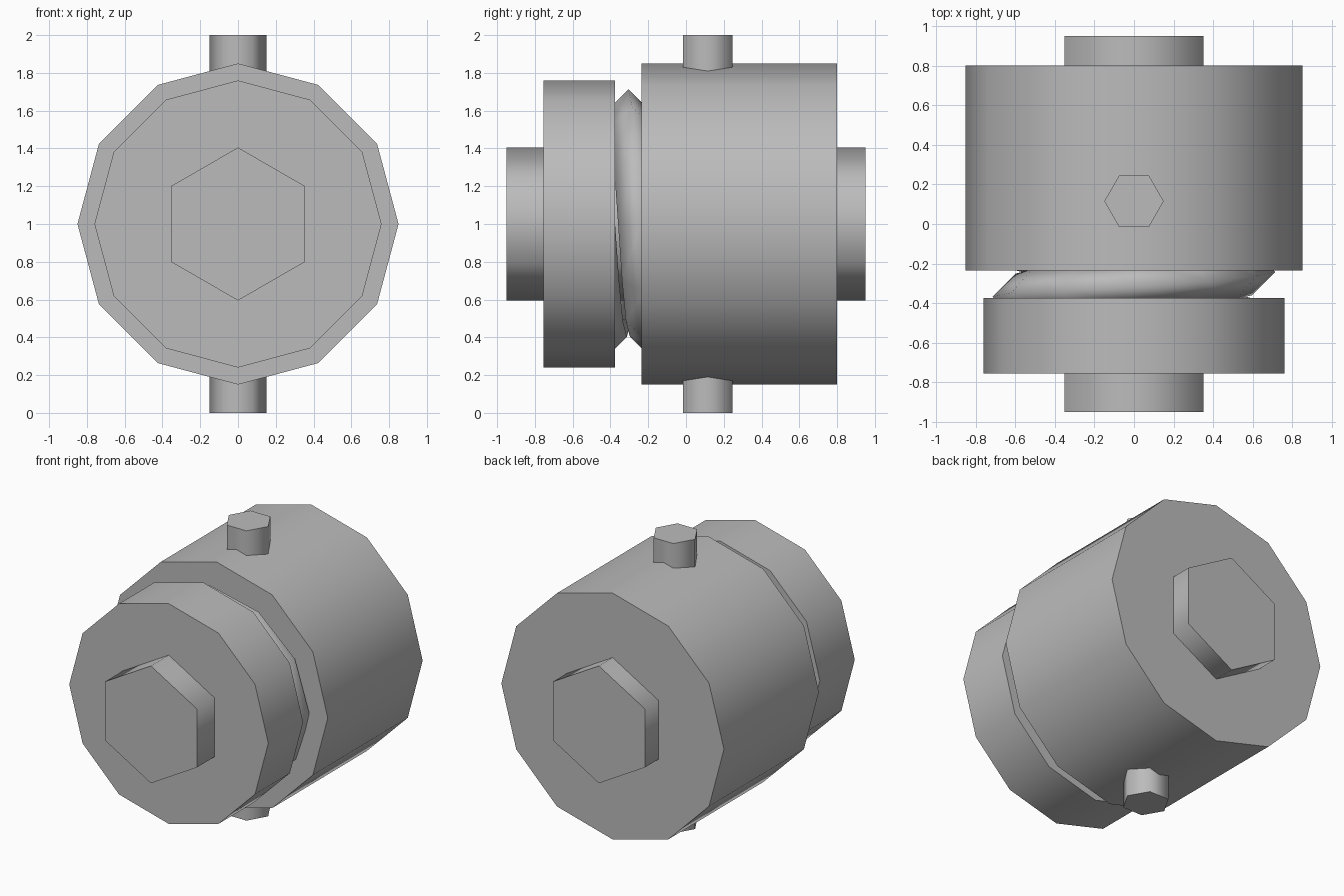
import bpy
import bmesh
from math import radians, sin, cos, pi
from mathutils import Matrix, Vector

old = bpy.data.objects.get("Cube")
if old:
    bpy.data.objects.remove(old, do_unlink=True)

grey = bpy.data.materials.new("plain_grey")
grey.use_nodes = True
colour = (0.5, 0.5, 0.5, 1)
grey.diffuse_color = colour
grey.node_tree.nodes["Principled BSDF"].inputs["Base Color"].default_value = colour


def finish(name, bm, angle):
    """Turn a bmesh into a grey object, smooth across edges below the angle."""
    bmesh.ops.recalc_face_normals(bm, faces=bm.faces)
    mesh = bpy.data.meshes.new(name)
    bm.to_mesh(mesh)
    bm.free()
    mesh.materials.append(grey)
    obj = bpy.data.objects.new(name, mesh)
    bpy.context.collection.objects.link(obj)
    bpy.ops.object.select_all(action="DESELECT")
    obj.select_set(True)
    bpy.context.view_layer.objects.active = obj
    bpy.ops.object.shade_smooth_by_angle(angle=radians(angle))
    return obj


def prism(name, sides, radius, start, end, turn, centre):
    """Regular prism between two positions along its turned axis."""
    bm = bmesh.new()
    bmesh.ops.create_cone(bm, cap_ends=True, segments=sides, radius1=radius,
                          radius2=radius, depth=abs(end - start))
    bm.transform(Matrix.Translation(centre) @ turn)
    return finish(name, bm, 65)


def lengthwise(name, sides, radius, front, back):
    return prism(name, sides, radius, front, back, Matrix.Rotation(pi / 2, 4, "X"),
                 Vector((0, (front + back) / 2, 1)))


# Drum, end cap and the axle running through both
lengthwise("drum", 12, 0.85, -0.235, 0.80)
lengthwise("end_cap", 12, 0.76, -0.755, -0.375)
lengthwise("axle", 6, 0.405, -0.95, 0.95)

# Upright pin through the drum
prism("cross_pin", 6, 0.15, 0, 2, Matrix.Rotation(pi / 2, 4, "Z"), Vector((0, 0.115, 1)))

# Square-wire coil spring between drum and cap
STEPS, PITCH, COIL, WIRE = 12, 0.25, 0.597, 0.117
bm = bmesh.new()
rings = []
for i in range(-STEPS, STEPS + 1):
    a = pi / 2 + 2 * pi * i / STEPS
    y = -0.305 - PITCH * i / STEPS
    ring = []
    for k in range(4):
        r = COIL + WIRE * cos(k * pi / 2)
        ring.append(bm.verts.new((r * cos(a), y + WIRE * sin(k * pi / 2), 1 + r * sin(a))))
    rings.append(ring)
for r0, r1 in zip(rings, rings[1:]):
    for k in range(4):
        n = (k + 1) % 4
        bm.faces.new((r0[k], r0[n], r1[n], r1[k]))
bm.faces.new(rings[0])
bm.faces.new(rings[-1])
finish("coil_spring", bm, 180)
